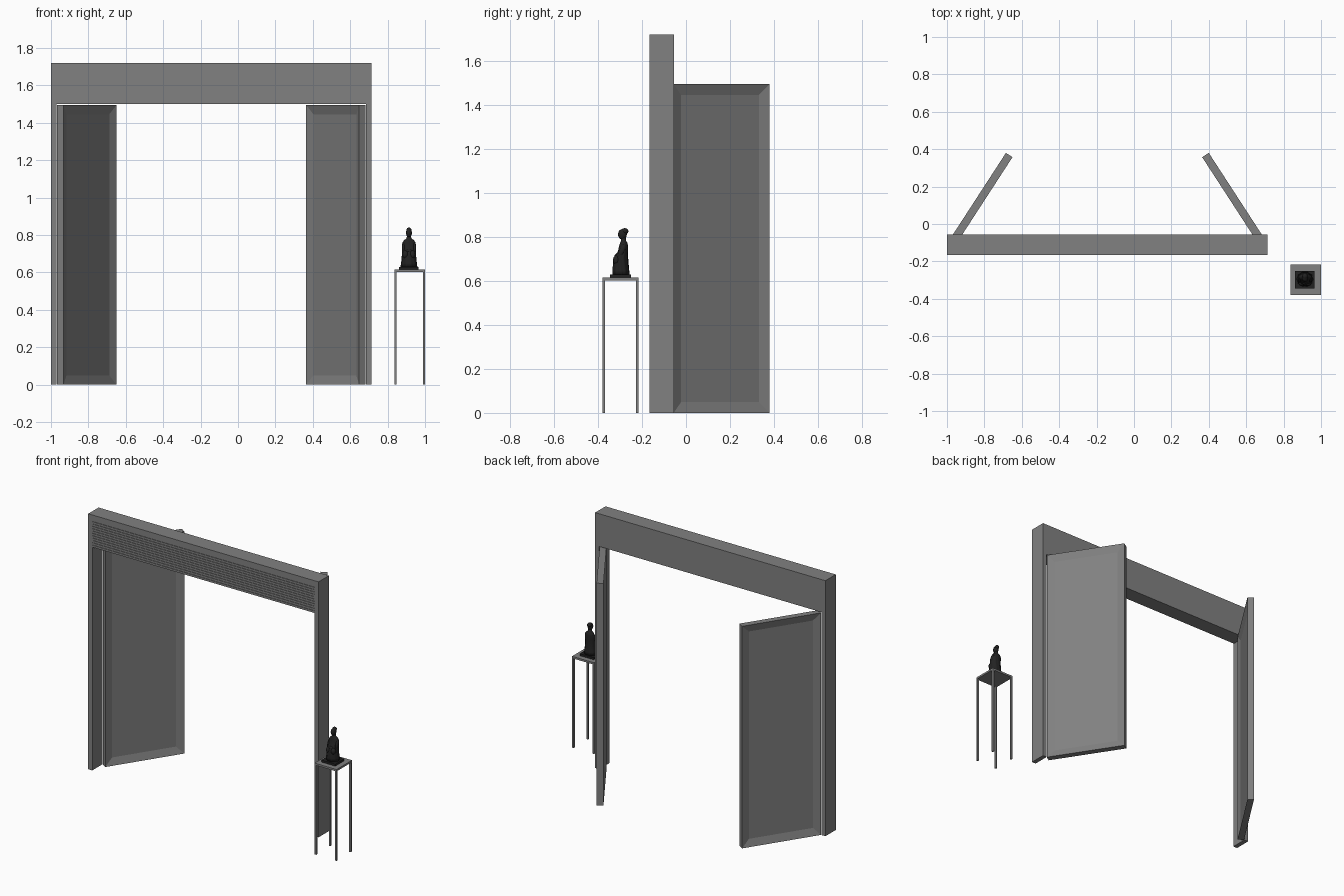
import bpy
import bmesh
import math
from mathutils import Matrix, Vector

cube = bpy.data.objects.get("Cube")
if cube:
    bpy.data.objects.remove(cube, do_unlink=True)


def material(name, value):
    m = bpy.data.materials.new(name)
    m.use_nodes = True
    colour = (value, value, value, 1)
    m.diffuse_color = colour
    m.node_tree.nodes["Principled BSDF"].inputs["Base Color"].default_value = colour
    return m


GREY = material("grey paint", 0.22)
BLACK = material("dark bronze", 0.016)


def finish(bm, name, mat, smooth=False):
    bmesh.ops.recalc_face_normals(bm, faces=bm.faces)
    mesh = bpy.data.meshes.new(name)
    bm.to_mesh(mesh)
    bm.free()
    mesh.materials.append(mat)
    for p in mesh.polygons:
        p.use_smooth = smooth
    ob = bpy.data.objects.new(name, mesh)
    bpy.context.collection.objects.link(ob)
    return ob


def add_box(bm, lo, hi):
    lo, hi = Vector(lo), Vector(hi)
    size = hi - lo
    mat = Matrix.Translation((lo + hi) / 2) @ Matrix.Diagonal((*size, 1))
    return bmesh.ops.create_cube(bm, size=1, matrix=mat)["verts"]


def box(name, lo, hi, mat=GREY):
    bm = bmesh.new()
    add_box(bm, lo, hi)
    return finish(bm, name, mat)


def ellipsoid(name, centre, radii, tilt=0):
    bm = bmesh.new()
    mat = (Matrix.Translation(centre) @ Matrix.Rotation(tilt, 4, "X")
           @ Matrix.Diagonal((*radii, 1)))
    bmesh.ops.create_uvsphere(bm, u_segments=20, v_segments=12, radius=1, matrix=mat)
    return finish(bm, name, BLACK, True)


# Door frame: one solid arch outline, extruded through its depth
LEFT, RIGHT, FRONT, BACK = -1.0, 0.715, -0.165, -0.055
TOP, HEAD, POST = 1.72, 1.50, 0.03
MID = (LEFT + RIGHT) / 2
PANEL_TOP, PANEL_Y = 1.69, -0.157
for name, x in (("right_post", LEFT), ("left_post", RIGHT - POST)):
    box(name, (x, FRONT, 0), (x + POST, BACK, TOP))
box("top_rail", (LEFT + POST, FRONT, PANEL_TOP), (RIGHT - POST, BACK, TOP))
box("header_panel", (LEFT + POST, PANEL_Y, HEAD), (RIGHT - POST, BACK, PANEL_TOP))

# Fine horizontal slats across the header
bm = bmesh.new()
slats = 12
pitch = (PANEL_TOP - HEAD) / slats
for i in range(slats):
    z = HEAD + i * pitch
    add_box(bm, (LEFT + POST, PANEL_Y - 0.005, z + 0.001),
            (RIGHT - POST, PANEL_Y, z + pitch - 0.001))
finish(bm, "header_slats", GREY)

# Open doors with a sunk panel on each face
LENGTH, THICK, HEIGHT = 0.52, 0.042, 1.495
HINGE = Vector((-0.968, -0.056, 0))
SWING = math.radians(57)


def door(name, mirrored):
    bm = bmesh.new()
    add_box(bm, (0, -THICK, 0), (LENGTH, 0, HEIGHT))
    bm.normal_update()
    for face in [f for f in bm.faces if abs(f.normal.y) > 0.9]:
        bmesh.ops.inset_region(bm, faces=[face], thickness=0.07)
        bmesh.ops.translate(bm, verts=face.verts, vec=-face.normal * 0.014)
    bm.transform(Matrix.Translation(HINGE) @ Matrix.Rotation(SWING, 4, "Z"))
    if mirrored:
        flip = Matrix.Translation((2 * MID, 0, 0)) @ Matrix.Diagonal((-1, 1, 1, 1))
        bm.transform(flip)
    finish(bm, name, GREY)


door("right_door", False)
door("left_door", True)

# Tall pedestal table
TX, TY, HALF, LEG, TABLE = 0.918, -0.298, 0.082, 0.012, 0.615
box("table_top", (TX - HALF, TY - HALF, TABLE - 0.013), (TX + HALF, TY + HALF, TABLE))
for sx, side in ((-1, "right"), (1, "left")):
    for sy, end in ((-1, "front"), (1, "back")):
        cx = TX + sx * (HALF - LEG / 2)
        cy = TY + sy * (HALF - LEG / 2)
        box(f"table_leg_{end}_{side}", (cx - LEG / 2, cy - LEG / 2, 0),
            (cx + LEG / 2, cy + LEG / 2, TABLE - 0.013))

# Statuette: stepped plinth
SX = 0.914
box("statue_plinth", (SX - 0.052, -0.345, TABLE), (SX + 0.052, -0.25, 0.629), BLACK)

# Seated robed body lofted through rings: height, y centre, x radius, y radius
RINGS = [
    (0.629, -0.295, 0.043, 0.039), (0.650, -0.296, 0.041, 0.037),
    (0.690, -0.297, 0.037, 0.034), (0.710, -0.295, 0.037, 0.031),
    (0.735, -0.287, 0.034, 0.022), (0.760, -0.284, 0.033, 0.020),
    (0.772, -0.283, 0.027, 0.017), (0.782, -0.284, 0.013, 0.012),
    (0.800, -0.285, 0.010, 0.010),
]
bm = bmesh.new()
SEGMENTS = 40
loops = []
for z, cy, rx, ry in RINGS:
    fold = 0.05 if z < 0.72 else 0.02
    ring = []
    for i in range(SEGMENTS):
        a = math.tau * i / SEGMENTS
        r = 1 + fold * math.cos(10 * a + z * 30)
        ring.append(bm.verts.new((SX + rx * r * math.cos(a), cy + ry * r * math.sin(a), z)))
    loops.append(ring)
for low, high in zip(loops, loops[1:]):
    for i in range(SEGMENTS):
        j = (i + 1) % SEGMENTS
        bm.faces.new((low[i], low[j], high[j], high[i]))
bm.faces.new(loops[0])
bm.faces.new(loops[-1])
finish(bm, "statue_robe", BLACK, True)

# Head, hair bun, arms and knees
ellipsoid("statue_head", (SX, -0.289, 0.812), (0.016, 0.020, 0.024))
ellipsoid("statue_hair", (SX, -0.279, 0.826), (0.014, 0.017, 0.014))
for s, side in ((-1, "right"), (1, "left")):
    ellipsoid(f"statue_arm_{side}", (SX + s * 0.029, -0.293, 0.735),
              (0.009, 0.013, 0.034), math.radians(-25))
    ellipsoid(f"statue_knee_{side}", (SX + s * 0.018, -0.315, 0.695),
              (0.016, 0.017, 0.022))
ellipsoid("statue_hands", (SX, -0.314, 0.715), (0.016, 0.011, 0.009))
